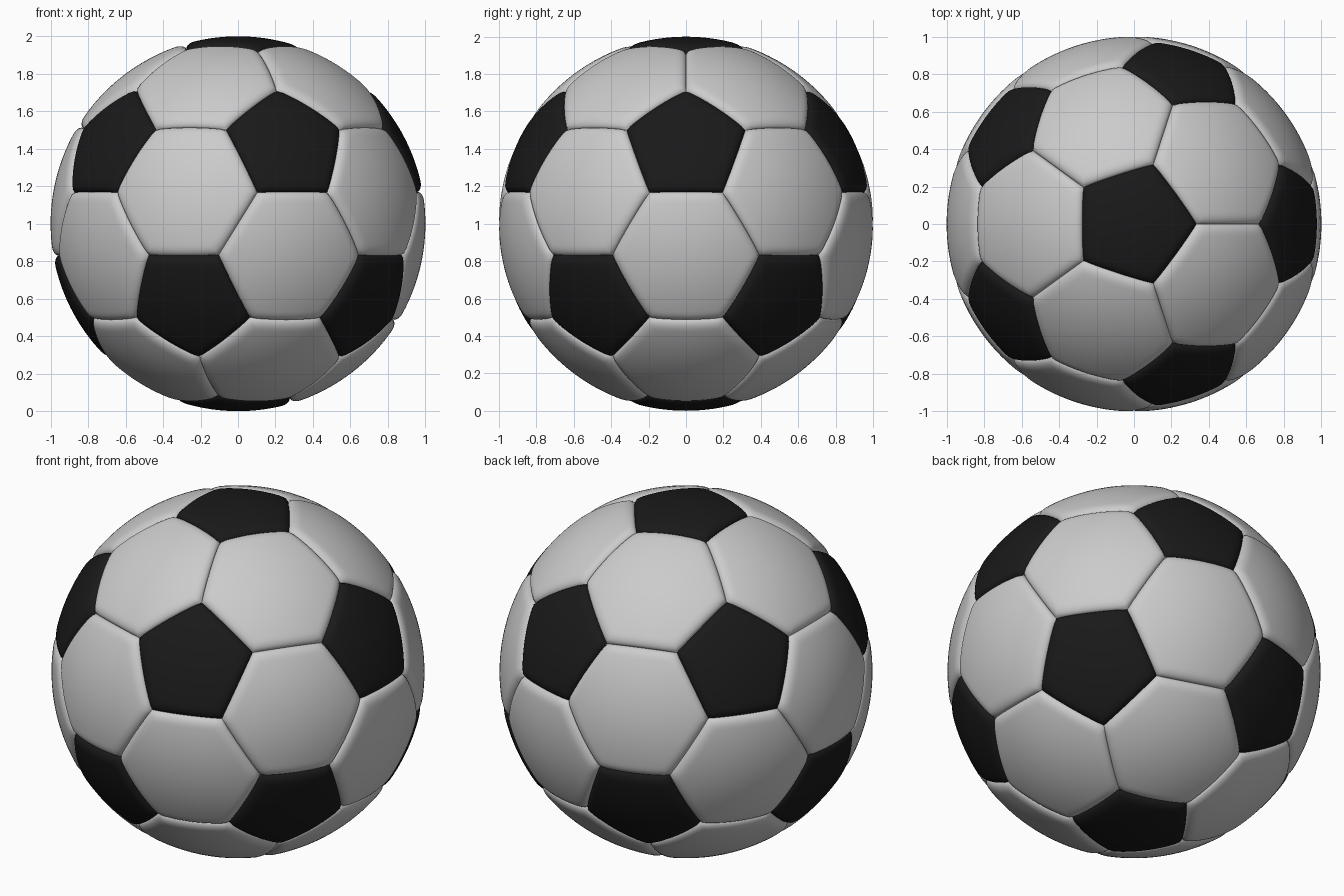
import bpy, bmesh
from math import sin, cos, pi, sqrt, atan2, exp, log
from mathutils import Vector
from itertools import combinations

if "Cube" in bpy.data.objects:
    bpy.data.objects.remove(bpy.data.objects["Cube"])

RINGS, SEGS = 18, 14          # resolution of each panel
WIDTH, DEPTH = 0.055, 0.03    # rounded seam border
CENTRE = Vector((0, 0, 1))

# Icosahedron directions: one pole up, upper ring starting on +x
h, r = 1 / sqrt(5), 2 / sqrt(5)
ico = [Vector((0, 0, 1)), Vector((0, 0, -1))]
for k in range(5):
    a = k * 2 * pi / 5
    ico.append(Vector((r * cos(a), r * sin(a), h)))
    ico.append(Vector((r * cos(a + pi / 5), r * sin(a + pi / 5), -h)))


def near(a, b):
    return 0.3 < a.dot(b) < 0.6


def cut(a, b):
    return ((2 * a + b) / 3).normalized()


def ordered(points):
    """Sort corners counter-clockwise about their outward direction."""
    c = sum(points, Vector()).normalized()
    u = (points[0] - c * points[0].dot(c)).normalized()
    v = c.cross(u)
    return c, sorted(points, key=lambda p: atan2(p.dot(v), p.dot(u)))


def add_panel(bm, points):
    """Spherical panel whose border rolls down into the seam."""
    c, pts = ordered(points)
    n = len(pts)
    normals = [pts[i].cross(pts[(i + 1) % n]).normalized() for i in range(n)]
    rim = [pts[i].lerp(pts[(i + 1) % n], j / SEGS) for i in range(n) for j in range(SEGS)]
    mid = sum(pts, Vector()) / n

    def place(p):
        p = p.normalized()
        d = -0.008 * log(sum(exp(-p.dot(m) / 0.008) for m in normals))
        x = 1 - min(max(d / WIDTH, 0), 1)
        return bm.verts.new(CENTRE + p * (1 - DEPTH * (1 - sqrt(1 - x * x))))

    hub, prev = place(mid), None
    for k in range(1, RINGS + 1):
        t = 1 - (1 - k / RINGS) ** 2
        ring = [place(mid.lerp(q, t)) for q in rim]
        for i in range(len(ring)):
            j = (i + 1) % len(ring)
            if prev:
                bm.faces.new((prev[i], ring[i], ring[j], prev[j]))
            else:
                bm.faces.new((hub, ring[i], ring[j]))
        prev = ring


def make_panels(name, outlines):
    bm = bmesh.new()
    for pts in outlines:
        add_panel(bm, pts)
    for f in bm.faces:
        f.smooth = True
    me = bpy.data.meshes.new(name)
    bm.to_mesh(me)
    bm.free()
    ob = bpy.data.objects.new(name, me)
    bpy.context.collection.objects.link(ob)
    return ob


# Twelve black pentagons
pentagons = make_panels("pentagon_panels",
                        [[cut(v, u) for u in ico if near(u, v)] for v in ico])
black = bpy.data.materials.new("black_panel")
black.diffuse_color = (0.01, 0.01, 0.01, 1)
black.use_nodes = True
black.node_tree.nodes["Principled BSDF"].inputs["Base Color"].default_value = black.diffuse_color
pentagons.data.materials.append(black)

# Twenty light hexagons
triples = [t for t in combinations(ico, 3) if all(near(a, b) for a, b in combinations(t, 2))]
make_panels("hexagon_panels",
            [[cut(a, b) for a in t for b in t if a is not b] for t in triples])
